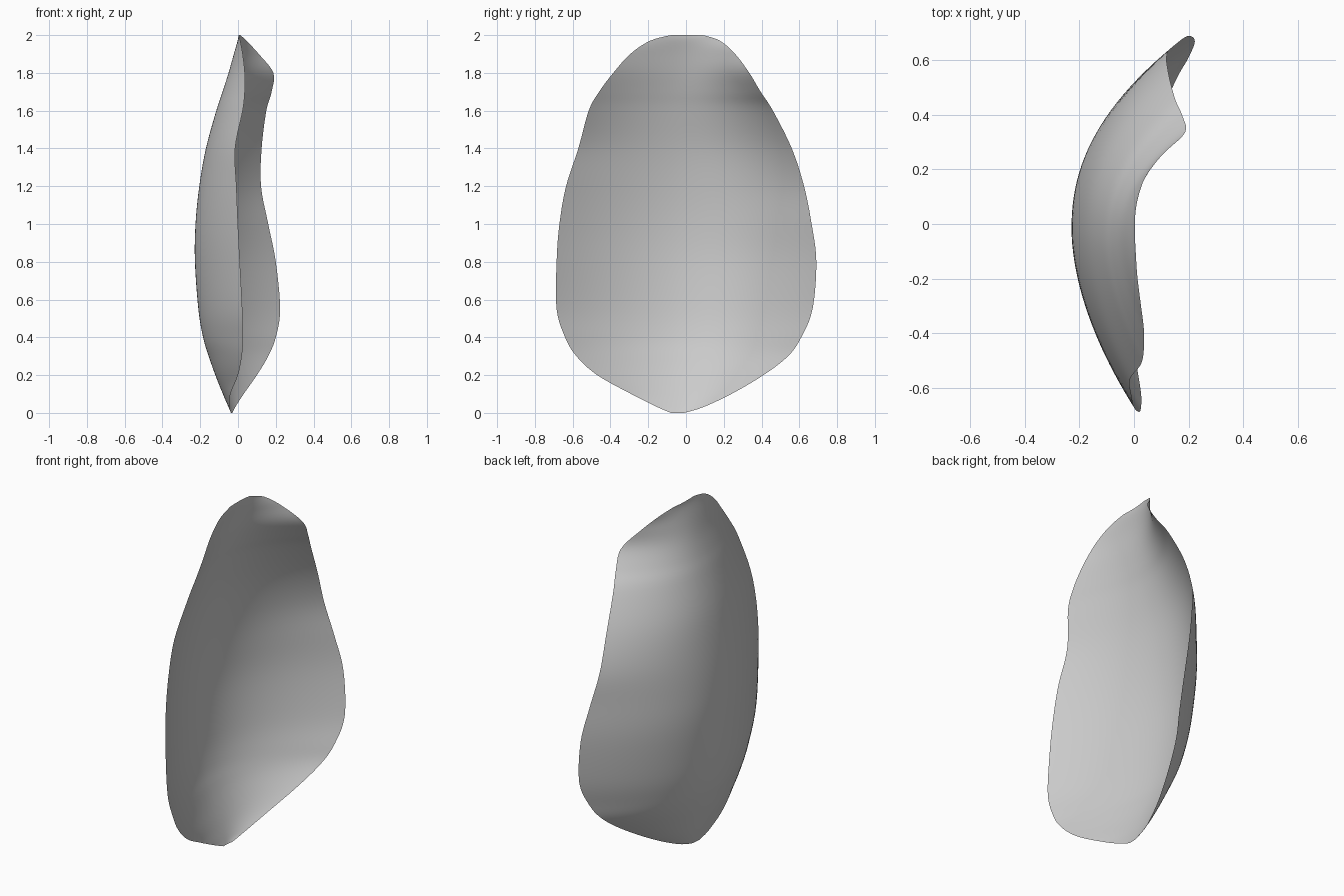
import bpy
import math

cube = bpy.data.objects.get("Cube")
if cube:
    bpy.data.objects.remove(cube, do_unlink=True)

COLUMNS = 48
STEPS_PER_SECTION = 5

# Sections of the shell from the tip to the crown:
# height, front rim y, back rim y, front rim x, spine x, back rim x
SECTIONS = [
    (0, -.08, -.01, -.035, -.037, -.03),
    (.03, -.15, .09, -.045, -.05, -.015),
    (.1, -.29, .24, -.04, -.08, .03),
    (.2, -.47, .41, 0, -.12, .1),
    (.3, -.58, .54, .02, -.155, .16),
    (.4, -.64, .61, .027, -.185, .2),
    (.55, -.685, .67, .023, -.21, .223),
    (.8, -.685, .69, .01, -.228, .2),
    (1, -.67, .665, 0, -.225, .16),
    (1.2, -.635, .625, -.008, -.205, .122),
    (1.4, -.57, .56, -.015, -.17, .125),
    (1.6, -.515, .46, .025, -.115, .15),
    (1.7, -.46, .395, .036, -.082, .178),
    (1.8, -.385, .335, .036, -.05, .187),
    (1.9, -.295, .26, .025, -.022, .11),
    (1.97, -.19, .18, .012, -.002, .045),
    (2, -.08, .09, .005, .003, .012),
]


def spline(a, b, c, d, t):
    """Smooth curve from b to c."""
    return b + t / 2 * (c - a + t * (2 * a - 5 * b + 4 * c - d
                                     + t * (3 * (b - c) + d - a)))


def section_at(index, t):
    last = len(SECTIONS) - 1
    points = [SECTIONS[min(max(index + k, 0), last)] for k in (-1, 0, 1, 2)]
    return [spline(*values, t) for values in zip(*points)]


def section_row(section):
    """One curved cross-section, bowed away from both rims at the spine."""
    z, front_y, back_y, front_x, spine_x, back_x = section
    middle = (front_y + back_y) / 2 - .02
    row = []
    for i in range(COLUMNS + 1):
        u = 2 * i / COLUMNS - 1
        if u < 0:
            y = middle + (front_y - middle) * -u
            x = spine_x + (front_x - spine_x) * (-u) ** 1.8
        else:
            y = middle + (back_y - middle) * u
            x = spine_x + (back_x - spine_x) * u ** 2.2
        row.append((x, y, z))
    return row


# Loft the shell through all sections
rows = []
for index in range(len(SECTIONS) - 1):
    for step in range(STEPS_PER_SECTION):
        rows.append(section_row(section_at(index, step / STEPS_PER_SECTION)))
rows.append(section_row(SECTIONS[-1]))

width = COLUMNS + 1
verts = [point for row in rows for point in row]
faces = []
for r in range(len(rows) - 1):
    for c in range(COLUMNS):
        a = r * width + c
        faces.append((a, a + 1, a + width + 1, a + width))

mesh = bpy.data.meshes.new("curved_shell")
mesh.from_pydata(verts, [], faces)
mesh.update()
shell = bpy.data.objects.new("curved_shell", mesh)
bpy.context.collection.objects.link(shell)

# Single plain colour
grey = bpy.data.materials.new("light_grey")
grey.use_nodes = True
colour = (.6, .6, .6, 1)
grey.diffuse_color = colour
grey.node_tree.nodes["Principled BSDF"].inputs["Base Color"].default_value = colour
mesh.materials.append(grey)

# Smooth shading
bpy.context.view_layer.objects.active = shell
shell.select_set(True)
bpy.ops.object.shade_smooth_by_angle(angle=math.radians(60))
